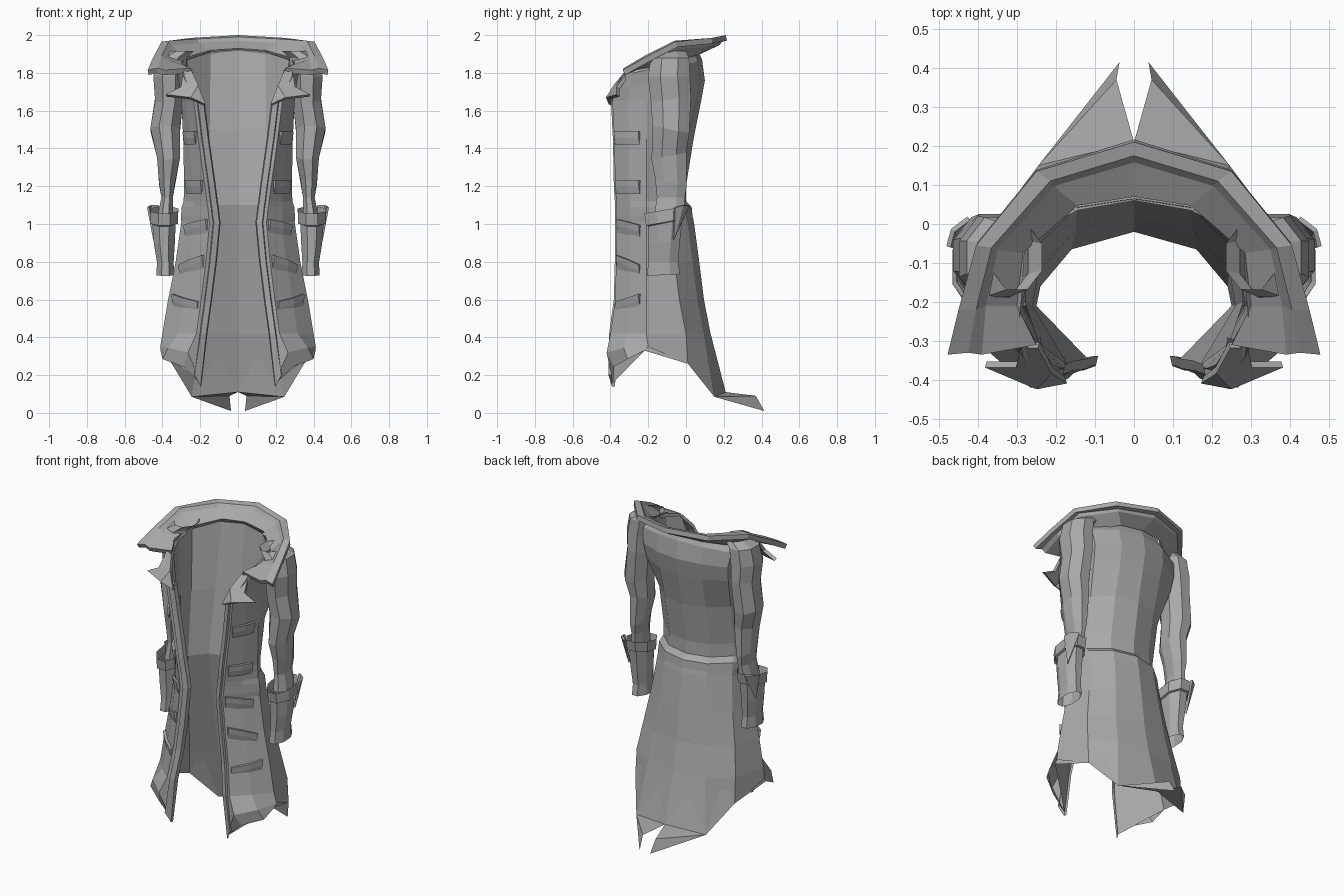
import bpy, math
from mathutils import Vector

cloth = bpy.data.materials.new("grey_cloth")
cloth.diffuse_color = (0.4, 0.4, 0.4, 1)


def build(name, verts, faces, thick=0.0, offset=-1):
    """Right half of a part, mirrored to the left and given cloth thickness."""
    me = bpy.data.meshes.new(name)
    me.from_pydata(verts, [], faces)
    me.materials.append(cloth)
    ob = bpy.data.objects.new(name, me)
    bpy.context.collection.objects.link(ob)
    m = ob.modifiers.new("mirror", 'MIRROR')
    m.use_clip = True
    m.merge_threshold = 0.002
    if thick:
        s = ob.modifiers.new("thickness", 'SOLIDIFY')
        s.thickness, s.offset = thick, offset
    return ob


def grid(rows, closed=False):
    """Loft equal-length rows of points into quads."""
    n = len(rows[0])
    verts = [p for r in rows for p in r]
    faces = []
    for i in range(len(rows) - 1):
        for j in range(n if closed else n - 1):
            k = (j + 1) % n
            faces.append((i*n + j, i*n + k, (i+1)*n + k, (i+1)*n + j))
    return verts, faces


def ring(z, b, s, f, p, drop=0):
    """Half section: back y, side x, front edge x, front y, drop towards the front."""
    w = min(1, max(0, (z - 1.45)/0.2))      # broader shoulder blades
    return [(0, b, z), (0.5*s, b - 0.035 + 0.01*w, z - 0.1*drop),
            ((0.87 + 0.09*w)*s, b - 0.13 + 0.035*w, z - 0.35*drop),
            (s, -0.21, z - 0.6*drop), (0.5*s + 0.5*(f + 0.05) + 0.006, 0.5*(p - 0.21) - 0.008, z - 0.8*drop),
            (f + 0.05, p, z - drop), (f, p + 0.02, z - drop)]


# coat body: height, back y, side x, front edge x, front y, front drop
levels = [(1.925, 0.06, 0.29, 0.24, -0.31, 0.11), (1.87, 0.085, 0.325, 0.235, -0.34, 0.09),
          (1.76, 0.10, 0.31, 0.21, -0.38, 0.04), (1.65, 0.08, 0.30, 0.185, -0.39, 0),
          (1.45, 0.04, 0.29, 0.16, -0.38, 0), (1.20, 0.0, 0.285, 0.125, -0.375, 0),
          (1.12, 0.0, 0.288, 0.115, -0.37, 0), (1.09, 0.03, 0.298, 0.11, -0.368, 0),
          (1.04, 0.035, 0.302, 0.105, -0.368, 0), (1.01, 0.042, 0.30, 0.10, -0.368, 0),
          (0.80, 0.07, 0.33, 0.12, -0.37, 0), (0.60, 0.095, 0.37, 0.145, -0.375, 0),
          (0.42, 0.13, 0.40, 0.17, -0.40, 0)]
rows = [ring(*l) for l in levels]
# shaped hem: high at the sides, low at the front corners and back
hem = [(0, 0.21, 0.11), (0.245, 0.15, 0.085), (0.35, 0.01, 0.26), (0.412, -0.2, 0.35),
       (0.37, -0.33, 0.345), (0.265, -0.42, 0.32), (0.20, -0.39, 0.17)]
rows.append(hem)
verts, faces = grid(rows)
h = len(verts) - 7
# split tail point
verts += [(0.045, 0.37, 0.09), (0.037, 0.415, 0.01)]
faces += [(h, h + 1, h + 7), (h + 7, h + 1, h + 8)]
build("coat_body", verts, faces)

# turned-under hem of the front panels
under = [(0.41, -0.22, 0.33), (0.40, -0.31, 0.285), (0.29, -0.38, 0.245), (0.20, -0.385, 0.16)]
build("front_hem", *grid([hem[3:], under]))

# smooth inner lining in long panels, from the neck to the hem
neck = [(0, 0.065, 1.925), (0.145, 0.043, 1.91), (0.27, -0.075, 1.87), (0.28, -0.2, 1.84), (0.245, -0.305, 1.815)]
chest = [(0, 0.02, 1.5), (0.15, -0.015, 1.5), (0.245, -0.12, 1.5), (0.26, -0.21, 1.5), (0.167, -0.365, 1.5)]
waist = [(0, -0.02, 1.10), (0.16, -0.065, 1.10), (0.24, -0.16, 1.10), (0.25, -0.21, 1.10), (0.114, -0.35, 1.10)]
skirt = [(0, 0.115, 0.42), (0.195, 0.08, 0.42), (0.335, -0.01, 0.42), (0.38, -0.21, 0.42), (0.17, -0.38, 0.42)]
bottom = [hem[0], hem[1], hem[2], under[0], under[3]]
v, f = grid([neck, chest, waist, skirt, bottom])
build("lining", v, [q[::-1] for q in f])

# border strip along each front opening
border = []
for (z, b, s, f, p, d) in levels[3:]:
    border.append([(f - 0.008, p + 0.03, z), (f - 0.002, p + 0.004, z), (f + 0.028, p - 0.007, z), (f + 0.033, p + 0.01, z)])
border.append([(0.195, -0.375, 0.14), (0.198, -0.392, 0.14), (0.23, -0.41, 0.20), (0.232, -0.395, 0.20)])
build("front_border", *grid(border))

# wide raised collar: rim, lip and inner edge stations from back to front
outer = [(0, 0.21, 2.0), (0.25, 0.135, 1.985), (0.405, -0.055, 1.965), (0.45, -0.22, 1.88), (0.478, -0.335, 1.815)]
lip = [(0, 0.175, 1.99), (0.215, 0.11, 1.98), (0.365, -0.06, 1.97), (0.405, -0.22, 1.89), (0.425, -0.33, 1.825)]
middle = [(0, 0.158, 1.97), (0.205, 0.097, 1.96), (0.35, -0.065, 1.945), (0.38, -0.21, 1.875), (0.39, -0.335, 1.815)]
inner = [(0, 0.07, 1.93), (0.145, 0.047, 1.92), (0.285, -0.075, 1.88), (0.30, -0.21, 1.85), (0.25, -0.31, 1.825)]
v, f = grid([outer, lip, middle, inner])
build("collar", v, f, 0.03, 1)

# notched lapels below the collar
lapel = [(0.245, -0.31, 1.81), (0.21, -0.375, 1.73), (0.175, -0.40, 1.63), (0.25, -0.415, 1.665),
         (0.38, -0.36, 1.68), (0.30, -0.36, 1.72), (0.29, -0.31, 1.79)]
build("lapel", lapel, [(0, 1, 5, 6), (1, 3, 4, 5), (1, 2, 3)], 0.02, 0)


def tube(name, rings, n=8, thick=0.0):
    """Rings: x, y, z, x radius, y radius, height rise towards the back."""
    rows = []
    for x, y, z, rx, ry, rise in rings:
        rows.append([(x + rx*math.cos(a), y + ry*math.sin(a), z + rise*math.sin(a))
                     for a in (2*math.pi*(k + 0.5)/n for k in range(n))])
    v, f = grid(rows, True)
    return build(name, v, [q[::-1] for q in f], thick)


# sleeves with slightly baggy elbows
tube("sleeve", [(0.30, -0.085, 1.915, 0.07, 0.09, 0), (0.35, -0.085, 1.88, 0.085, 0.11, 0),
                (0.365, -0.09, 1.78, 0.09, 0.12, 0), (0.365, -0.08, 1.66, 0.08, 0.115, 0.02),
                (0.385, -0.08, 1.50, 0.085, 0.105, -0.02), (0.368, -0.09, 1.36, 0.066, 0.10, 0.02),
                (0.375, -0.08, 1.22, 0.047, 0.09, -0.02), (0.375, -0.08, 1.14, 0.033, 0.08, 0),
                (0.385, -0.09, 1.04, 0.045, 0.085, 0)])

# turned-back cuffs and the lower sleeve ends
tube("cuff", [(0.39, -0.11, 1.075, 0.08, 0.12, 0.02), (0.392, -0.11, 1.01, 0.08, 0.11, 0.02),
              (0.392, -0.11, 1.005, 0.062, 0.095, 0.02)])
tube("lower_sleeve", [(0.392, -0.11, 1.03, 0.068, 0.10, 0.02), (0.39, -0.115, 0.90, 0.06, 0.09, 0.01),
                      (0.385, -0.12, 0.80, 0.048, 0.085, 0), (0.385, -0.12, 0.73, 0.05, 0.095, 0.005)])
# pointed flap on the outer rear of each cuff
build("cuff_flap", [(0.46, -0.02, 1.10), (0.42, 0.01, 1.10), (0.44, -0.07, 0.92), (0.47, -0.06, 1.09)],
      [(0, 1, 2), (3, 0, 2)], 0.012)

# front straps wrapping the side panels, tilting more towards the hem
v, f = [], []
for z, d in [(1.49, 0.0), (1.23, 0.0), (1.01, 0.015), (0.81, 0.025), (0.61, -0.02)]:
    i = max(i for i, l in enumerate(levels) if l[0] >= z)
    t = (levels[i][0] - z)/(levels[i][0] - levels[i + 1][0])
    c = [Vector(rows[i][j]).lerp(Vector(rows[i + 1][j]), t) for j in (5, 4, 3)]
    path = [c[0].lerp(c[1], 0.12), c[1], c[1].lerp(c[2], 0.65)]
    k = len(v)
    out = Vector((0.013, -0.01, 0))
    for n, p in enumerate(path):
        p = p + Vector((0, 0, d*(1 - n)))
        v += [p, p + out, p + out*0.8 + Vector((0, 0, -0.035)), p + out*0.3 + Vector((0, 0, -0.07))]
    for q in (k, k + 4):
        f += [(q + e, q + 4 + e, q + 5 + e, q + 1 + e) for e in range(3)]
    f += [(k, k + 1, k + 2, k + 3), (k + 11, k + 10, k + 9, k + 8)]
build("straps", v, f)
